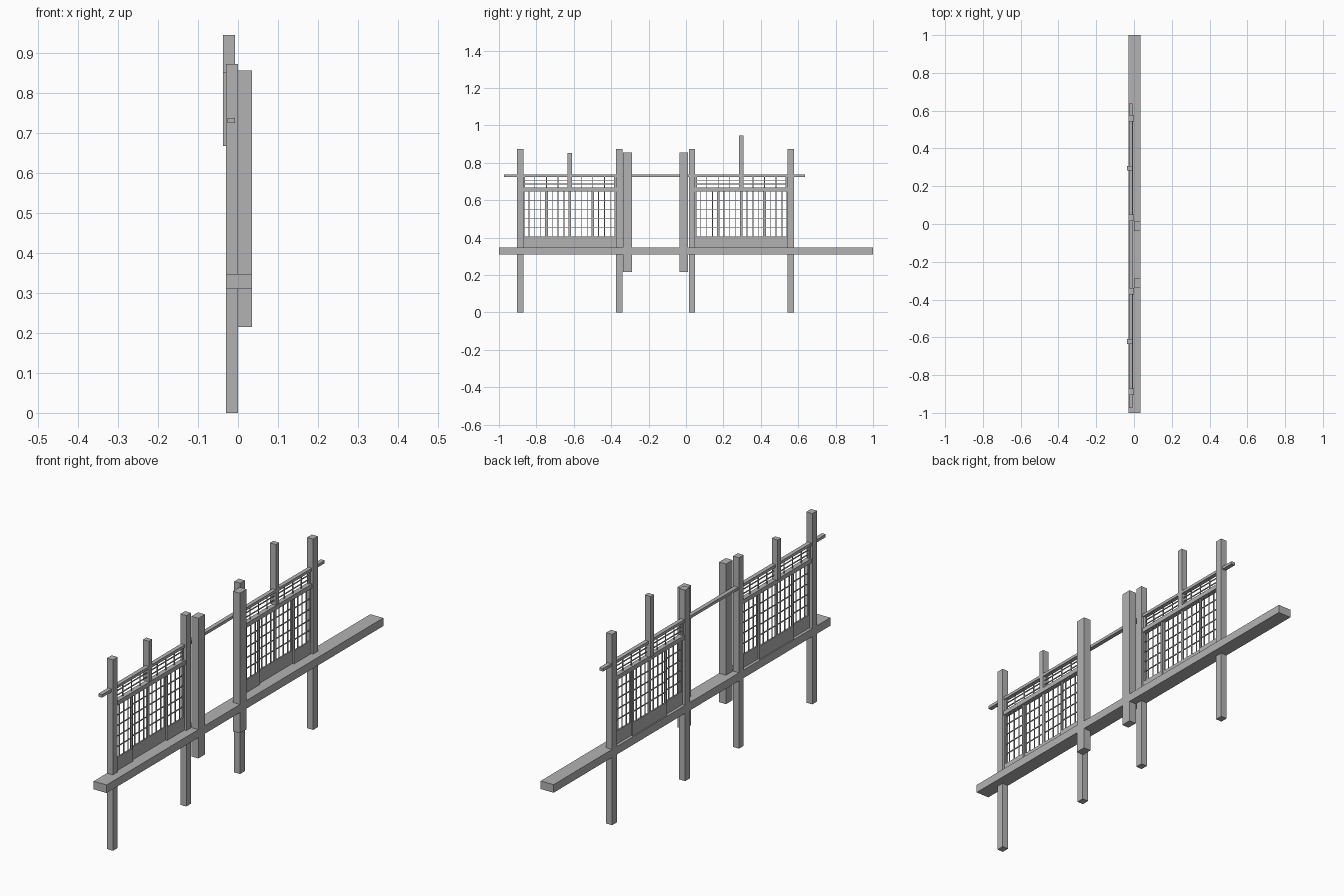
import bpy
import bmesh

cube = bpy.data.objects.get("Cube")
if cube:
    bpy.data.objects.remove(cube)

# One plain grey for all the timber
GREY = (0.45, 0.45, 0.45, 1)
wood = bpy.data.materials.new("timber_grey")
wood.use_nodes = True
wood.diffuse_color = GREY
wood.node_tree.nodes["Principled BSDF"].inputs["Base Color"].default_value = GREY


def boxes(name, spans):
    """Make one object from boxes given as (x, y, z) pairs of limits."""
    bm = bmesh.new()
    for span in spans:
        made = bmesh.ops.create_cube(bm, size=1)
        for v in made["verts"]:
            for i, (low, high) in enumerate(span):
                v.co[i] = low + (v.co[i] + 0.5) * (high - low)
    mesh = bpy.data.meshes.new(name)
    bm.to_mesh(mesh)
    bm.free()
    mesh.materials.append(wood)
    obj = bpy.data.objects.new(name, mesh)
    bpy.context.collection.objects.link(obj)
    return obj


def around(centre, width):
    return (centre - width / 2, centre + width / 2)


def lattice(name, xs, ys, zs, cols, rows, frame, bar):
    """Framed grid of thin bars filling the given limits."""
    (y0, y1), (z0, z1) = ys, zs
    spans = [(xs, (y0, y0 + frame), zs), (xs, (y1 - frame, y1), zs)]
    mid = around(sum(xs) / 2, bar)
    for c in range(1, cols):
        spans.append((mid, around(y0 + (y1 - y0) * c / cols, bar), zs))
    for r in range(1, rows):
        spans.append((mid, ys, around(z0 + (z1 - z0) * r / rows, bar)))
    return boxes(name, spans)


POST_X = (-0.03, 0.0)
BEAM_TOP, BOARD_TOP = 0.347, 0.407
RAIL_LOW, RAIL_TOP, TRANSOM_TOP = 0.647, 0.667, 0.727

# Long beam, thin head rail and the two heavy gate posts
boxes("long_beam", [((-0.03, 0.035), (-1, 1), (0.31, BEAM_TOP))])
boxes("head_rail", [((-0.026, -0.007), (-0.973, 0.637), (0.725, 0.738))])
for side, y in (("front", -0.313), ("back", -0.012)):
    boxes(side + "_gate_post", [((0, 0.035), around(y, 0.048), (0.215, 0.856))])

# Two screen bays, each between a pair of tall posts
for side, first, last, short_top in (("front", -0.887, -0.357, 0.853),
                                     ("back", 0.032, 0.56, 0.945)):
    for place, y in (("near", first), ("far", last)):
        boxes(f"{side}_{place}_post", [(POST_X, around(y, 0.034), (0, 0.873))])
    y0, y1 = first + 0.017, last - 0.017
    middle = (y0 + y1) / 2
    boxes(side + "_short_post",
          [((-0.037, -0.007), around(middle, 0.024), (RAIL_TOP, short_top))])
    boxes(side + "_middle_rail", [((-0.027, -0.005), (y0, y1), (RAIL_LOW, RAIL_TOP))])
    lattice(side + "_transom", (-0.021, -0.013), (y0, y1),
            (RAIL_TOP, TRANSOM_TOP), 8, 3, 0.01, 0.004)

    # Four sliding panels on two alternating tracks
    step = (y1 - y0) / 4
    for n in range(4):
        x = -0.021 if n in (1, 2) else -0.013
        xs = around(x, 0.007)
        ys = (y0 + n * step - 0.001, y0 + (n + 1) * step + 0.001)
        label = f"{side}_panel_{n + 1}"
        lattice(label + "_grid", xs, ys, (BOARD_TOP, RAIL_LOW), 4, 5, 0.008, 0.004)
        boxes(label + "_board", [(xs, ys, (BEAM_TOP, BOARD_TOP))])
